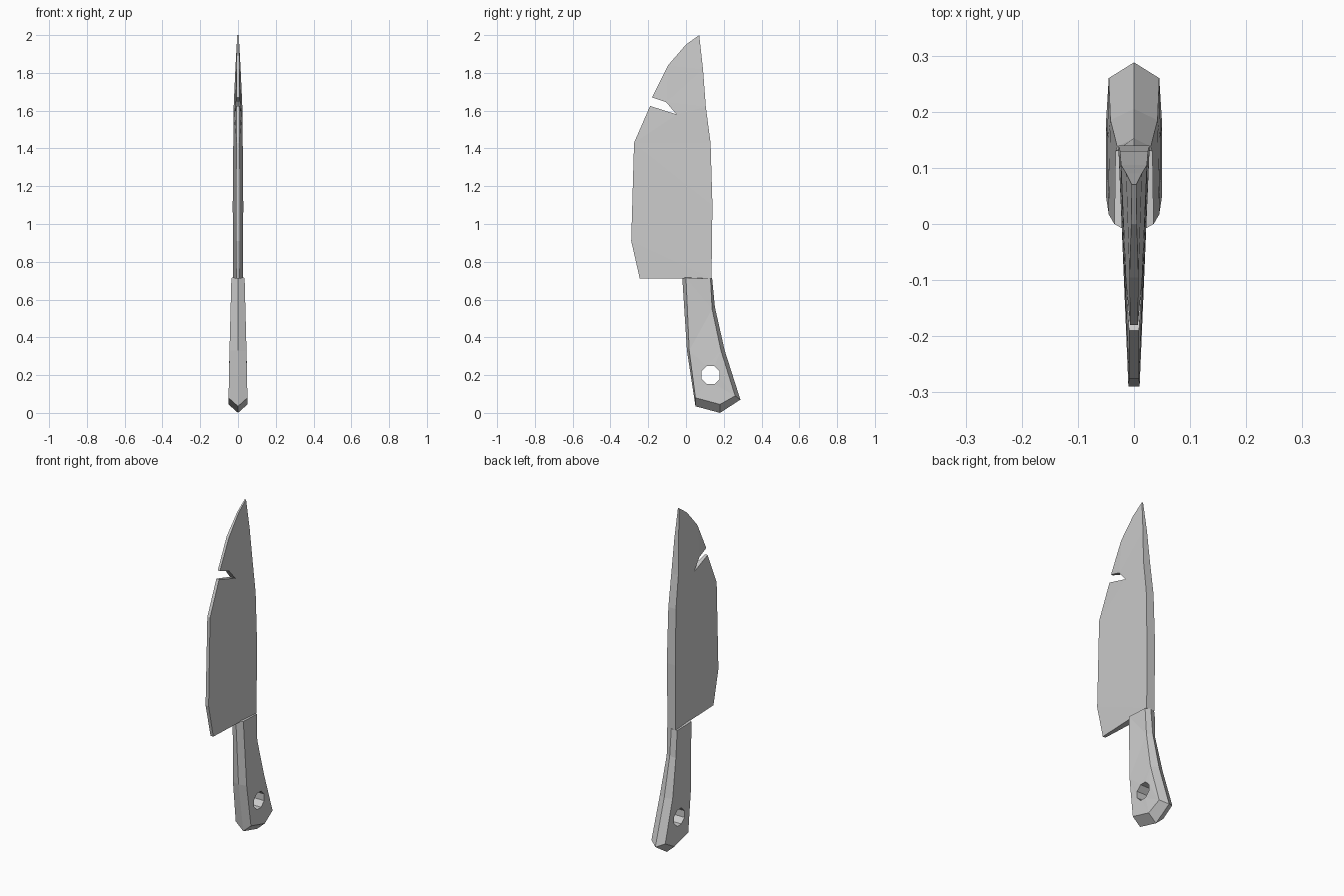
import bpy, bmesh, math
from mathutils import Vector

if "Cube" in bpy.data.objects:
    bpy.data.objects.remove(bpy.data.objects["Cube"], do_unlink=True)

grey = bpy.data.materials.new("plain grey")
grey.use_nodes = True
colour = (0.6, 0.6, 0.6, 1)
grey.diffuse_color = colour
grey.node_tree.nodes["Principled BSDF"].inputs["Base Color"].default_value = colour


def loop_edges(bm, verts):
    """Closed ring of edges through the vertices."""
    return [bm.edges.new((a, verts[i - 1])) for i, a in enumerate(verts)]


def join_rings(bm, a, b):
    for i in range(len(a)):
        bm.faces.new((a[i - 1], a[i], b[i], b[i - 1]))


def slab(name, side, rim=None, hole=None):
    """Two mirrored side plates (y, z, half width), joined over an optional
    middle rim (y, z) and pierced by an optional hole (y, z, radius, width)."""
    bm = bmesh.new()
    rings, holes = [], []
    for s in (-1, 1):
        ring = [bm.verts.new((s * w, y, z)) for y, z, w in side]
        edges = loop_edges(bm, ring)
        if hole:
            hy, hz, r, w = hole
            angles = [math.tau * (i + 0.5) / 8 for i in range(8)]
            inner = [bm.verts.new((s * w, hy + r * math.cos(a), hz + r * math.sin(a)))
                     for a in angles]
            edges += loop_edges(bm, inner)
            holes.append(inner)
        bmesh.ops.triangle_fill(bm, edges=edges, use_beauty=True, normal=Vector((s, 0, 0)))
        rings.append(ring)
    if rim:
        middle = [bm.verts.new((0, y, z)) for y, z in rim]
        rings.insert(1, middle)
    for a, b in zip(rings, rings[1:]):
        join_rings(bm, a, b)
    if holes:
        join_rings(bm, *holes)
    bmesh.ops.recalc_face_normals(bm, faces=bm.faces)
    mesh = bpy.data.meshes.new(name)
    bm.to_mesh(mesh)
    bm.free()
    mesh.materials.append(grey)
    obj = bpy.data.objects.new(name, mesh)
    bpy.context.collection.objects.link(obj)
    return obj


# Blade: thick spine, thin cutting edge with a notch
slab("blade", [
    (0.07, 2.0, 0.004), (0.09, 1.82, 0.014), (0.105, 1.62, 0.023),
    (0.13, 1.43, 0.025), (0.14, 1.1, 0.028), (0.135, 0.712, 0.026),
    (-0.245, 0.712, 0.009), (-0.29, 0.91, 0.01), (-0.275, 1.43, 0.009),
    (-0.19, 1.625, 0.009), (-0.05, 1.58, 0.018), (-0.105, 1.645, 0.014),
    (-0.18, 1.67, 0.007), (-0.095, 1.84, 0.008), (0.0, 1.95, 0.005)])

# Handle: flat sides chamfered towards a middle ridge, with a hanging hole
slab("handle", [
    (0.0, 0.715, 0.035), (0.13, 0.71, 0.033), (0.138, 0.55, 0.03),
    (0.185, 0.33, 0.042), (0.26, 0.09, 0.045), (0.18, 0.045, 0.05),
    (0.05, 0.08, 0.05), (0.017, 0.33, 0.045)],
    rim=[(-0.02, 0.72), (0.138, 0.715), (0.153, 0.56), (0.205, 0.33),
         (0.288, 0.07), (0.18, 0.0), (0.05, 0.035), (0.005, 0.33)],
    hole=(0.13, 0.2, 0.052, 0.047))
